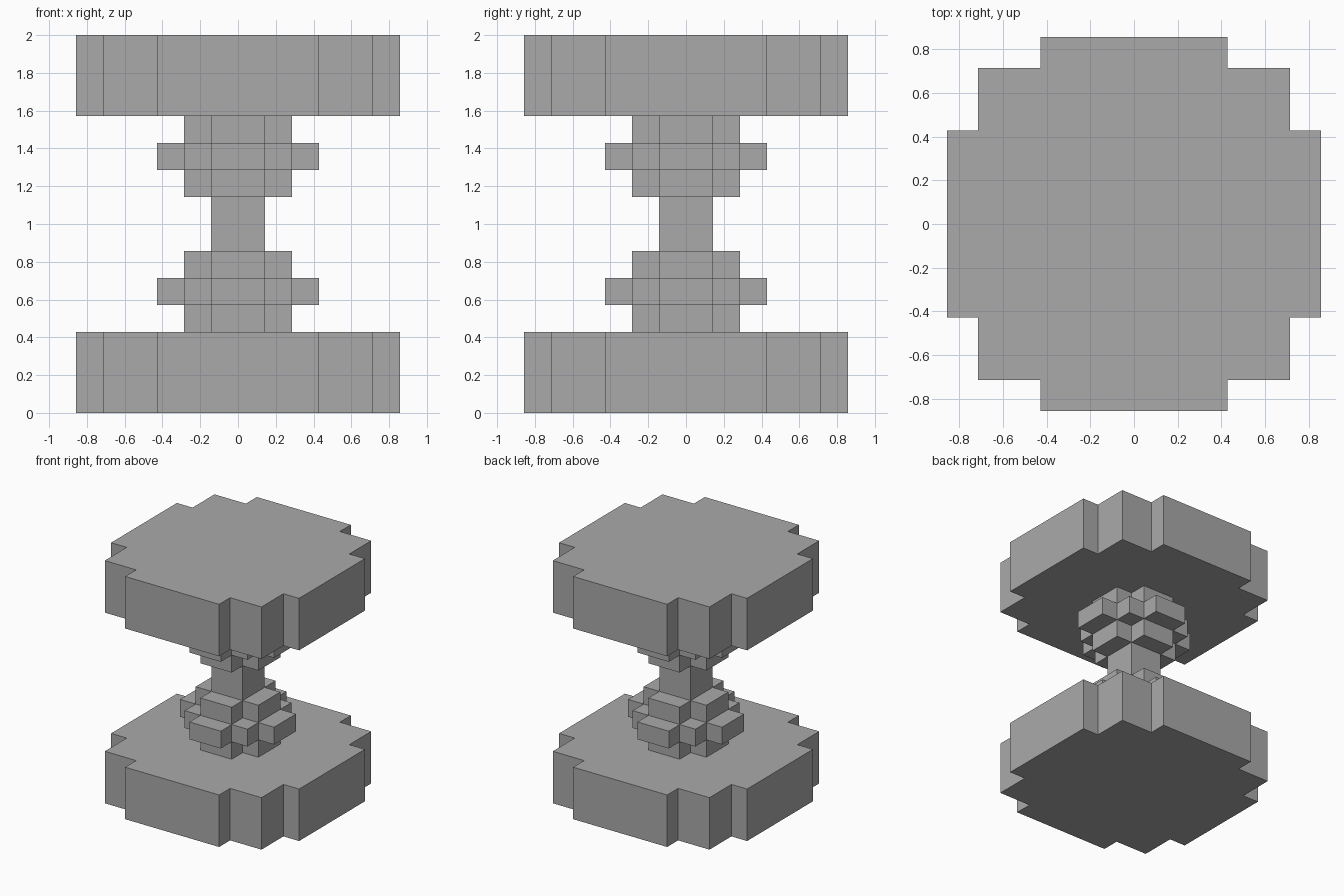
import bpy
import bmesh
from mathutils import Matrix, Vector

cube = bpy.data.objects.get("Cube")
if cube:
    bpy.data.objects.remove(cube, do_unlink=True)

UNIT = 1 / 7   # edge of one block
HEIGHT = 14    # total height in blocks

stone = bpy.data.materials.new("grey stone")
stone.use_nodes = True
grey = (0.4, 0.4, 0.4, 1)
stone.diffuse_color = grey
stone.node_tree.nodes["Principled BSDF"].inputs["Base Color"].default_value = grey


def stepped_slab(name, steps, bottom, top):
    """Extrude a four-fold stepped outline; steps are (half x, half y) boxes."""
    quarter = []
    for i, (x, y) in enumerate(steps):
        if i:
            quarter.append((x, steps[i - 1][1]))
            quarter[-1:] = [(x, steps[i - 1][1])]
        quarter.append((x, y))
    bm = bmesh.new()
    verts = []
    for turn in range(4):
        spin = Matrix.Rotation(turn * 1.5707963, 3, "Z")
        for x, y in quarter:
            verts.append(bm.verts.new(spin @ Vector((x, y, bottom)) * UNIT))
    base = bm.faces.new(verts)
    sides = bmesh.ops.extrude_face_region(bm, geom=[base], use_keep_orig=True)
    raised = [v for v in sides["geom"] if isinstance(v, bmesh.types.BMVert)]
    bmesh.ops.translate(bm, verts=raised, vec=(0, 0, (top - bottom) * UNIT))
    bmesh.ops.recalc_face_normals(bm, faces=bm.faces)
    mesh = bpy.data.meshes.new(name)
    bm.to_mesh(mesh)
    bm.free()
    mesh.materials.append(stone)
    obj = bpy.data.objects.new(name, mesh)
    bpy.context.collection.objects.link(obj)


plate = [(6, 3), (5, 5), (3, 6)]
cross = [(2, 1), (1, 2)]
ring = [(3, 1), (2, 2), (1, 3)]

# Tiers of the lower half, each repeated upside down above
tiers = [
    ("plate", plate, 0, 3),
    ("outer_collar", cross, 3, 4),
    ("ring", ring, 4, 5),
    ("inner_collar", cross, 5, 6),
]
for name, steps, low, high in tiers:
    stepped_slab("lower_" + name, steps, low, high)
    stepped_slab("upper_" + name, steps, HEIGHT - high, HEIGHT - low)

# Square neck joining the halves
stepped_slab("neck", [(1, 1)], 6, 8)
